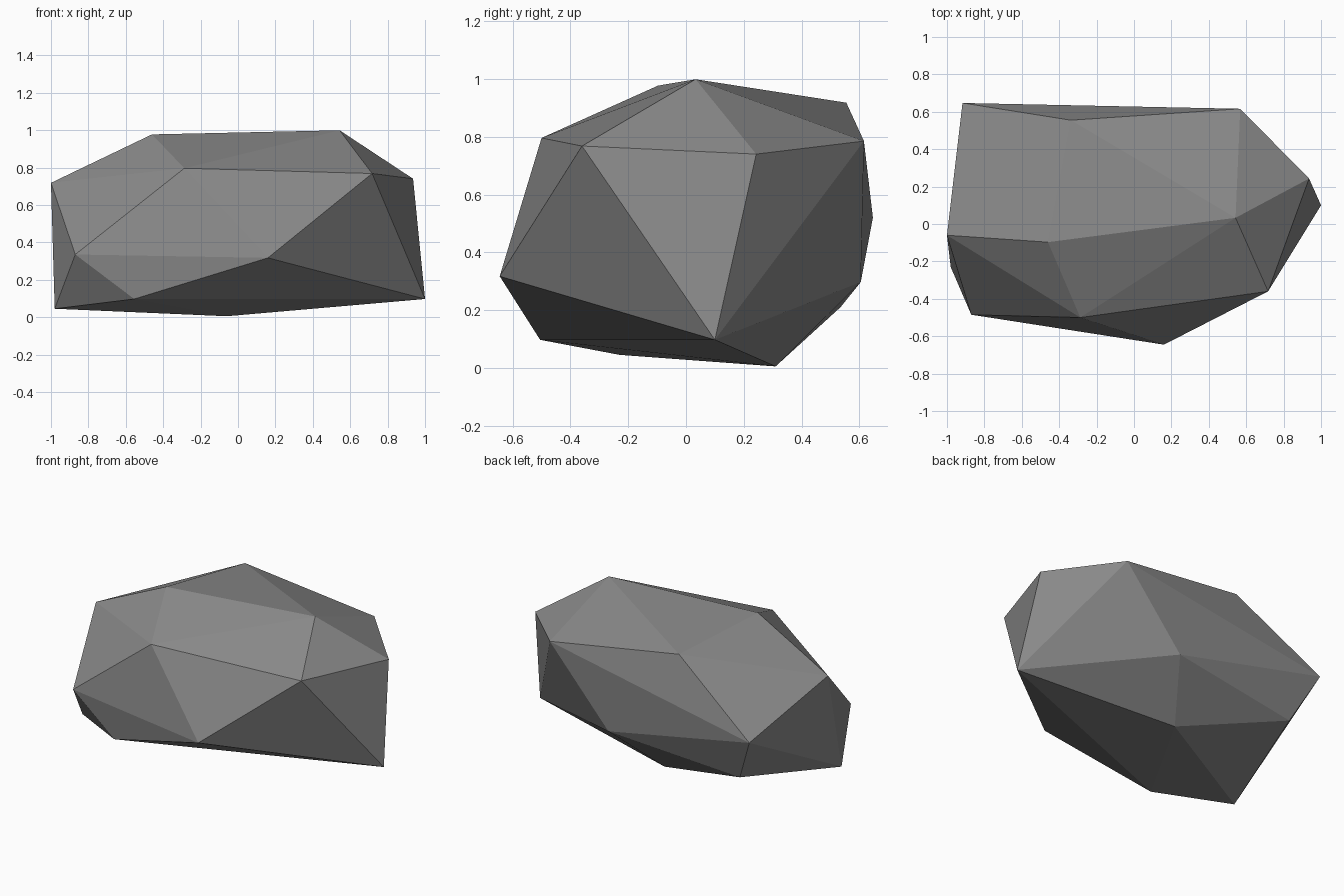
import bpy, bmesh

# Corner points of the boulder, listed by level; the stone is their convex hull
foot = [(-0.06, 0.31, 0.005), (-0.98, -0.23, 0.045), (-0.555, -0.505, 0.097), (1.0, 0.10, 0.097)]
belly = [(0.16, -0.645, 0.317), (-0.87, -0.485, 0.335), (0.146, 0.605, 0.297),
         (-0.77, 0.535, 0.21), (-0.917, 0.647, 0.52)]
shoulder = [(-1.0, -0.06, 0.718), (-0.287, -0.50, 0.796), (0.717, -0.36, 0.768),
            (0.936, 0.243, 0.74), (0.568, 0.616, 0.785)]
crown = [(-0.46, -0.097, 0.977), (0.543, 0.033, 0.999), (-0.337, 0.555, 0.918)]

bm = bmesh.new()
for p in foot + belly + shoulder + crown:
    bm.verts.new(p)
bmesh.ops.convex_hull(bm, input=bm.verts)
bmesh.ops.recalc_face_normals(bm, faces=bm.faces)

# Flat-shaded grey stone
mesh = bpy.data.meshes.new("boulder")
bm.to_mesh(mesh)
bm.free()
stone = bpy.data.materials.new("stone grey")
stone.diffuse_color = (0.25, 0.25, 0.25, 1)
mesh.materials.append(stone)
boulder = bpy.data.objects.new("boulder", mesh)
bpy.context.collection.objects.link(boulder)
